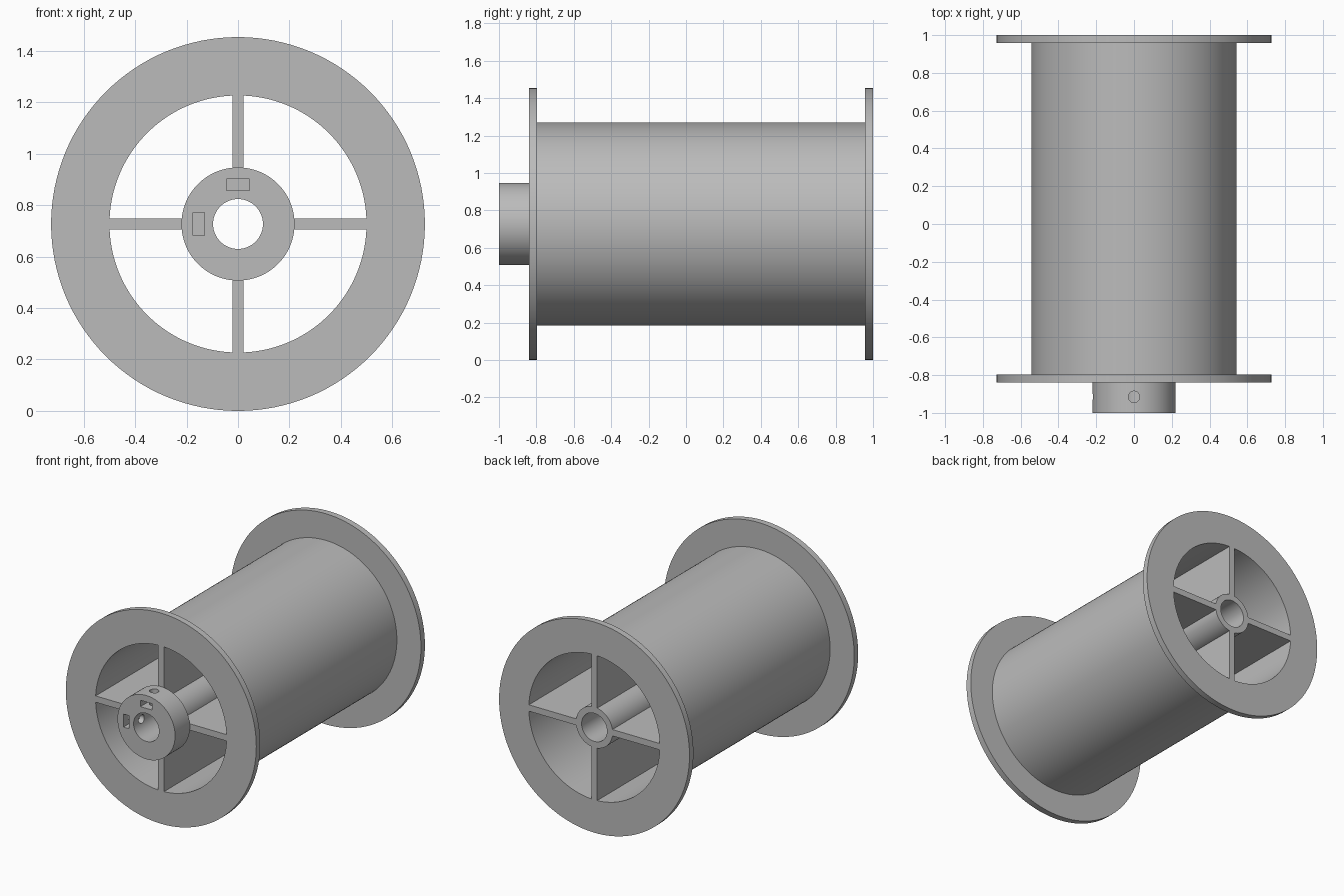
import bpy, bmesh, math
from mathutils import Matrix, Vector

cube = bpy.data.objects.get("Cube")
if cube:
    bpy.data.objects.remove(cube, do_unlink=True)

AXIS_Z = 0.727          # height of the spool axis
FRONT, BACK, RIM = -0.839, 1.0, 0.043
BORE, TUBE, HUB = 0.097, 0.14, 0.22
INNER, DRUM, FLANGE = 0.5, 0.543, 0.727

grey = bpy.data.materials.new("plain grey")
grey.use_nodes = True
colour = (0.5, 0.5, 0.5, 1)
grey.diffuse_color = colour
grey.node_tree.nodes["Principled BSDF"].inputs["Base Color"].default_value = colour


def finish(name, bm):
    bmesh.ops.recalc_face_normals(bm, faces=bm.faces)
    mesh = bpy.data.meshes.new(name)
    bm.to_mesh(mesh)
    bm.free()
    mesh.materials.append(grey)
    obj = bpy.data.objects.new(name, mesh)
    bpy.context.collection.objects.link(obj)
    obj.location.z = AXIS_Z
    return obj


def lathe(name, profile, sides):
    """Closed (radius, y) profile turned around the y axis."""
    bm = bmesh.new()
    rings = []
    for i in range(sides):
        a = math.tau * i / sides
        rings.append([bm.verts.new((r * math.cos(a), y, r * math.sin(a))) for r, y in profile])
    n = len(profile)
    for i in range(sides):
        a, b = rings[i], rings[(i + 1) % sides]
        for j in range(n):
            k = (j + 1) % n
            bm.faces.new((a[j], a[k], b[k], b[j]))
    return finish(name, bm)


def box(name, low, high, turn=0):
    """Box between two corners, turned around the y axis."""
    low, high = Vector(low), Vector(high)
    bm = bmesh.new()
    place = (Matrix.Rotation(turn, 4, 'Y') @ Matrix.Translation((low + high) / 2)
             @ Matrix.Diagonal((*(high - low), 1)))
    bmesh.ops.create_cube(bm, size=1, matrix=place)
    return finish(name, bm)


def smooth(obj):
    bpy.ops.object.select_all(action='DESELECT')
    obj.select_set(True)
    bpy.context.view_layer.objects.active = obj
    bpy.ops.object.shade_smooth_by_angle(angle=math.radians(30))


# Hollow drum with a flange at each end
drum = lathe("drum_with_flanges", [
    (INNER, FRONT), (FLANGE, FRONT), (FLANGE, FRONT + RIM), (DRUM, FRONT + RIM),
    (DRUM, BACK - RIM), (FLANGE, BACK - RIM), (FLANGE, BACK), (INNER, BACK)], 128)
smooth(drum)

# Axle tube with the wider front hub
hub = lathe("axle_tube_and_hub", [
    (BORE, -1), (HUB, -1), (HUB, FRONT), (TUBE, FRONT), (TUBE, BACK), (BORE, BACK)], 96)

# Nut slots and set screw holes, on the top and the right of the hub
cutters = []
for side, turn in (("top", 0), ("right", -math.pi / 2)):
    cutters.append(box(side + "_slot_cutter", (-0.045, -1.1, 0.131), (0.045, -0.868, 0.175), turn))
    bm = bmesh.new()
    place = Matrix.Rotation(turn, 4, 'Y') @ Matrix.Translation((0, -0.915, 0.16))
    bmesh.ops.create_cone(bm, cap_ends=True, segments=32, radius1=0.03, radius2=0.03,
                          depth=0.2, matrix=place)
    cutters.append(finish(side + "_screw_hole_cutter", bm))

bpy.context.view_layer.objects.active = hub
for cutter in cutters:
    cutter.hide_render = True
    cut = hub.modifiers.new(cutter.name, 'BOOLEAN')
    cut.operation, cut.solver, cut.object = 'DIFFERENCE', 'EXACT', cutter
    bpy.ops.object.modifier_apply(modifier=cut.name)
for cutter in cutters:
    bpy.data.objects.remove(cutter, do_unlink=True)
smooth(hub)

# Four full-length walls joining the tube to the drum
for i, side in enumerate(("left", "bottom", "right", "top")):
    box(side + "_spoke_wall", (TUBE - 0.01, FRONT, -0.022), (INNER + 0.005, BACK, 0.022),
        i * math.pi / 2)
